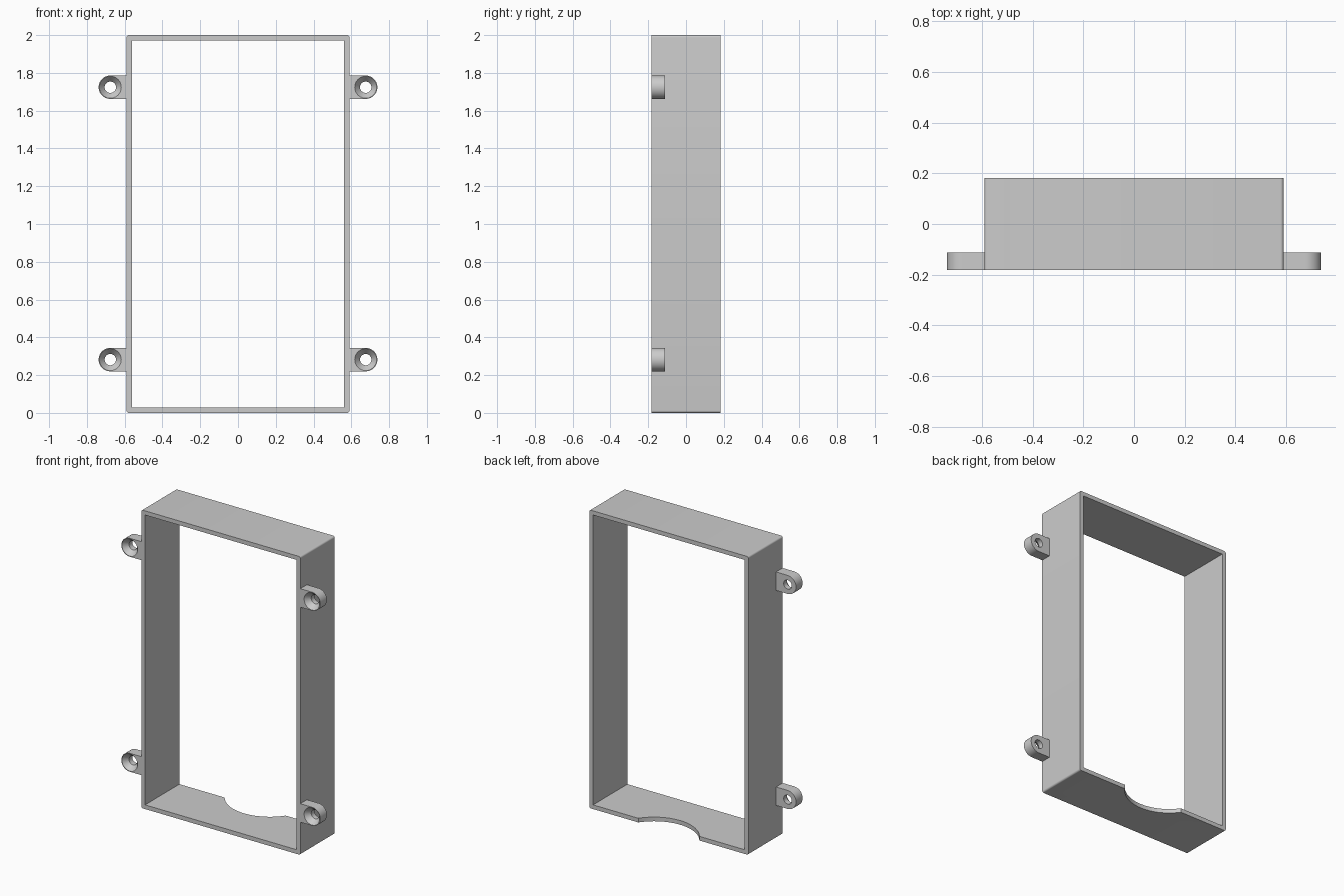
import bpy, bmesh
from math import pi, sin, cos

cube = bpy.data.objects.get("Cube")
if cube:
    bpy.data.objects.remove(cube, do_unlink=True)

HALF_W, HEIGHT, HALF_D, WALL, ROUND = 0.59, 2.0, 0.182, 0.028, 0.012
EAR_X, EAR_R, EAR_BACK = 0.676, 0.062, -0.112

grey = bpy.data.materials.new("light grey plastic")
grey.use_nodes = True
grey.diffuse_color = (0.6, 0.6, 0.6, 1)
grey.node_tree.nodes["Principled BSDF"].inputs["Base Color"].default_value = (0.6, 0.6, 0.6, 1)


def arc(cx, cz, r, start, end, steps):
    """Points along an arc, angles in radians."""
    angles = [start + (end - start) * i / steps for i in range(steps + 1)]
    return [(cx + r * cos(a), cz + r * sin(a)) for a in angles]


def loft(name, rings):
    """Closed solid through rings of 3D points with equal counts."""
    bm = bmesh.new()
    loops = [[bm.verts.new(p) for p in ring] for ring in rings]
    n = len(loops[0])
    for a, b in zip(loops, loops[1:]):
        for i in range(n):
            bm.faces.new((a[i], a[(i + 1) % n], b[(i + 1) % n], b[i]))
    bm.faces.new(loops[0])
    bm.faces.new(loops[-1])
    bmesh.ops.recalc_face_normals(bm, faces=bm.faces)
    mesh = bpy.data.meshes.new(name)
    bm.to_mesh(mesh)
    bm.free()
    mesh.materials.append(grey)
    obj = bpy.data.objects.new(name, mesh)
    bpy.context.collection.objects.link(obj)
    return obj


def prism(name, outline, y0, y1):
    return loft(name, [[(x, y, z) for x, z in outline] for y in (y0, y1)])


def cut(obj, cutter):
    """Subtract the cutter, bake the result and remove the cutter."""
    cutter.hide_render = True
    mod = obj.modifiers.new("cut", 'BOOLEAN')
    mod.operation, mod.solver, mod.object = 'DIFFERENCE', 'EXACT', cutter
    bpy.context.view_layer.objects.active = obj
    bpy.ops.object.modifier_apply(modifier=mod.name)
    bpy.data.objects.remove(cutter, do_unlink=True)


def smooth(obj):
    bpy.ops.object.select_all(action='DESELECT')
    obj.select_set(True)
    bpy.context.view_layer.objects.active = obj
    bpy.ops.object.shade_smooth_by_angle(angle=pi / 6)


# Rectangular frame with slightly rounded outer corners
corners = [(1, HEIGHT - ROUND), (-1, HEIGHT - ROUND), (-1, ROUND), (1, ROUND)]
outline = []
for i, (side, z) in enumerate(corners):
    outline += arc(side * (HALF_W - ROUND), z, ROUND, i * pi / 2, (i + 1) * pi / 2, 6)
frame = prism("frame", outline, -HALF_D, HALF_D)

# Open middle
ix = HALF_W - WALL
opening = [(-ix, WALL), (ix, WALL), (ix, HEIGHT - WALL), (-ix, HEIGHT - WALL)]
cut(frame, prism("opening_cutter", opening, -0.4, 0.4))

# Curved notch in the back edge of the bottom wall
circle = arc(0, 0.338, 0.275, 0, 2 * pi * 71 / 72, 71)
cut(frame, loft("notch_cutter", [[(x, y, z) for x, y in circle] for z in (-0.1, 0.1)]))
smooth(frame)

# Four mounting ears with countersunk screw holes
for side, side_name in ((1, "left"), (-1, "right")):
    for z, level in ((0.282, "lower"), (1.724, "upper")):
        root = HALF_W - 0.005
        tab = [(root, z - EAR_R)] + arc(EAR_X, z, EAR_R, -pi / 2, pi / 2, 24) + [(root, z + EAR_R)]
        ear = prism(f"{level}_{side_name}_mounting_ear",
                    [(side * x, h) for x, h in tab], -HALF_D, EAR_BACK)
        profile = [(-HALF_D - 0.01, 0.058), (-HALF_D, 0.058),
                   (-HALF_D + 0.035, 0.03), (EAR_BACK + 0.02, 0.03)]
        rings = [[(x, y, h) for x, h in arc(side * EAR_X, z, r, 0, 2 * pi * 47 / 48, 47)]
                 for y, r in profile]
        cut(ear, loft("screw_hole_cutter", rings))
        smooth(ear)
